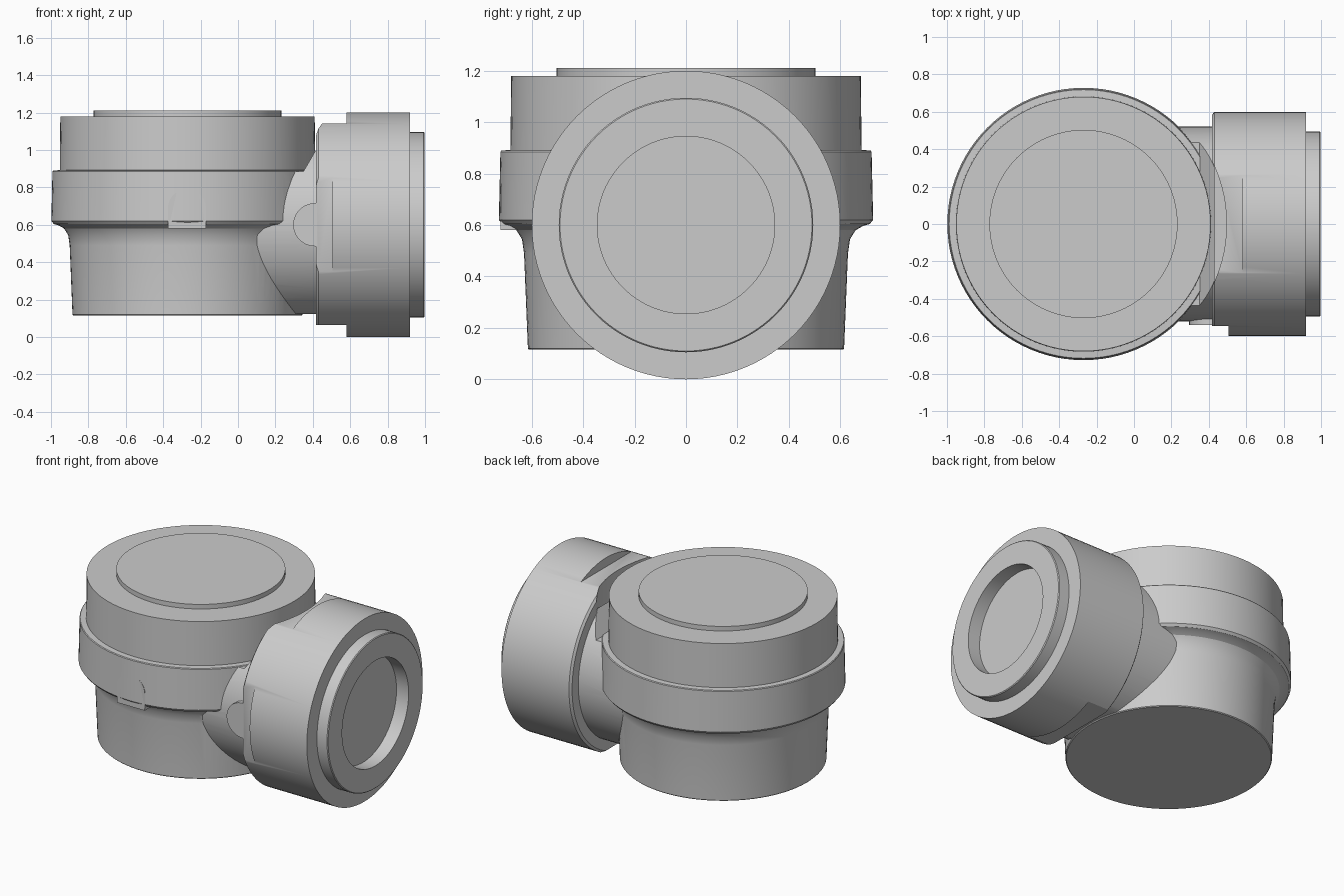
import bpy, bmesh, math
from mathutils import Matrix

if "Cube" in bpy.data.objects:
    bpy.data.objects.remove(bpy.data.objects["Cube"])

AX = -0.27   # vertical axis x
CZ = 0.60    # horizontal axis height


def obj_from_bm(name, bm):
    bmesh.ops.recalc_face_normals(bm, faces=bm.faces[:])
    me = bpy.data.meshes.new(name)
    bm.to_mesh(me)
    bm.free()
    ob = bpy.data.objects.new(name, me)
    bpy.context.collection.objects.link(ob)
    return ob


def turned(name, profile, matrix, n=96):
    """Closed solid of revolution from (radius, height) points."""
    bm = bmesh.new()
    rings = []
    for r, h in profile:
        rings.append([bm.verts.new((r * math.cos(2 * math.pi * i / n),
                                    r * math.sin(2 * math.pi * i / n), h)) for i in range(n)])
    for a, b in zip(rings, rings[1:]):
        for i in range(n):
            j = (i + 1) % n
            bm.faces.new((a[i], a[j], b[j], b[i]))
    bm.faces.new(rings[0])
    bm.faces.new(rings[-1])
    bm.transform(matrix)
    return obj_from_bm(name, bm)


def plate(name, pts, y0, y1):
    """Extrude an (x, z) outline from y0 to y1."""
    bm = bmesh.new()
    a = [bm.verts.new((x, y0, z)) for x, z in pts]
    b = [bm.verts.new((x, y1, z)) for x, z in pts]
    bm.faces.new(a)
    bm.faces.new(b)
    for i in range(len(pts)):
        j = (i + 1) % len(pts)
        bm.faces.new((a[i], a[j], b[j], b[i]))
    return obj_from_bm(name, bm)


def box(name, x0, x1, y0, y1, z0, z1):
    return plate(name, [(x0, z0), (x1, z0), (x1, z1), (x0, z1)], y0, y1)


def boolean(target, other, op):
    m = target.modifiers.new("bool", 'BOOLEAN')
    m.operation, m.object, m.solver = op, other, 'EXACT'
    bpy.context.view_layer.objects.active = target
    bpy.ops.object.modifier_apply(modifier=m.name)
    bpy.data.objects.remove(other)


def smooth(ob):
    bpy.ops.object.select_all(action='DESELECT')
    ob.select_set(True)
    bpy.context.view_layer.objects.active = ob
    bpy.ops.object.shade_smooth_by_angle(angle=math.radians(25))


def arc(cx, cz, r, a0, a1, n=14):
    return [(cx + r * math.cos(math.radians(a0 + (a1 - a0) * i / n)),
             cz + r * math.sin(math.radians(a0 + (a1 - a0) * i / n))) for i in range(n + 1)]


upright = Matrix.Translation((AX, 0, 0))
sideways = Matrix.Translation((0, 0, CZ)) @ Matrix.Rotation(math.radians(90), 4, 'Y')

# Upright body: base, flared collar, upper drum, cap
body = turned("main_body", [
    (0.61, 0.115), (0.615, 0.12), (0.63, 0.49), (0.638, 0.545), (0.66, 0.58), (0.69, 0.597),
    (0.715, 0.604), (0.728, 0.62), (0.722, 0.885), (0.718, 0.89), (0.683, 0.892),
    (0.68, 1.18), (0.503, 1.18), (0.503, 1.21)], upright)

# Neck reaching to the side housing, trimmed below and sloped above
neck = turned("neck", [(0.52, -0.2), (0.52, 0.43)], sideways)
boolean(neck, box("trim_low", -1, 1, -1, 1, -0.5, 0.122), 'DIFFERENCE')
boolean(neck, plate("trim_slope", [(-1, 0.885), (0.35, 0.885), (0.44, 1.04),
                                   (0.44, 1.4), (-1, 1.4)], -1, 1), 'DIFFERENCE')
boolean(body, neck, 'UNION')
smooth(body)

# Side housing with stepped rim and recessed end
housing = turned("side_housing", [
    (0.585, 0.418), (0.60, 0.43), (0.60, 0.92), (0.495, 0.92), (0.495, 0.993), (0.49, 0.998),
    (0.345, 0.998), (0.345, 0.91)], sideways)
# Flats on top, bottom and front
boolean(housing, box("flat_top", 0.3, 0.58, -0.4, 0.4, 1.14, 1.4), 'DIFFERENCE')
boolean(housing, box("flat_bottom", 0.3, 0.58, -0.4, 0.4, -0.2, 0.065), 'DIFFERENCE')
boolean(housing, box("flat_front", 0.3, 0.505, -0.8, -0.545, 0.2, 1.0), 'DIFFERENCE')
# Clearance around the upper drum
boolean(housing, turned("clearance", [(0.765, 0.89), (0.765, 1.5)], upright), 'DIFFERENCE')
smooth(housing)

# Arched pad on the front of the collar
pad = plate("arched_pad", [(-0.375, 0.58), (-0.172, 0.58)] + arc(AX - 0.003, 0.688, 0.102, 0, 180),
            -0.722, -0.6)
smooth(pad)

# Rounded lug on the front of the neck
lug = plate("rounded_lug", [(0.44, 0.48), (0.44, 0.72)] + arc(0.41, 0.60, 0.115, 90, 270),
            -0.54, -0.4)
smooth(lug)
